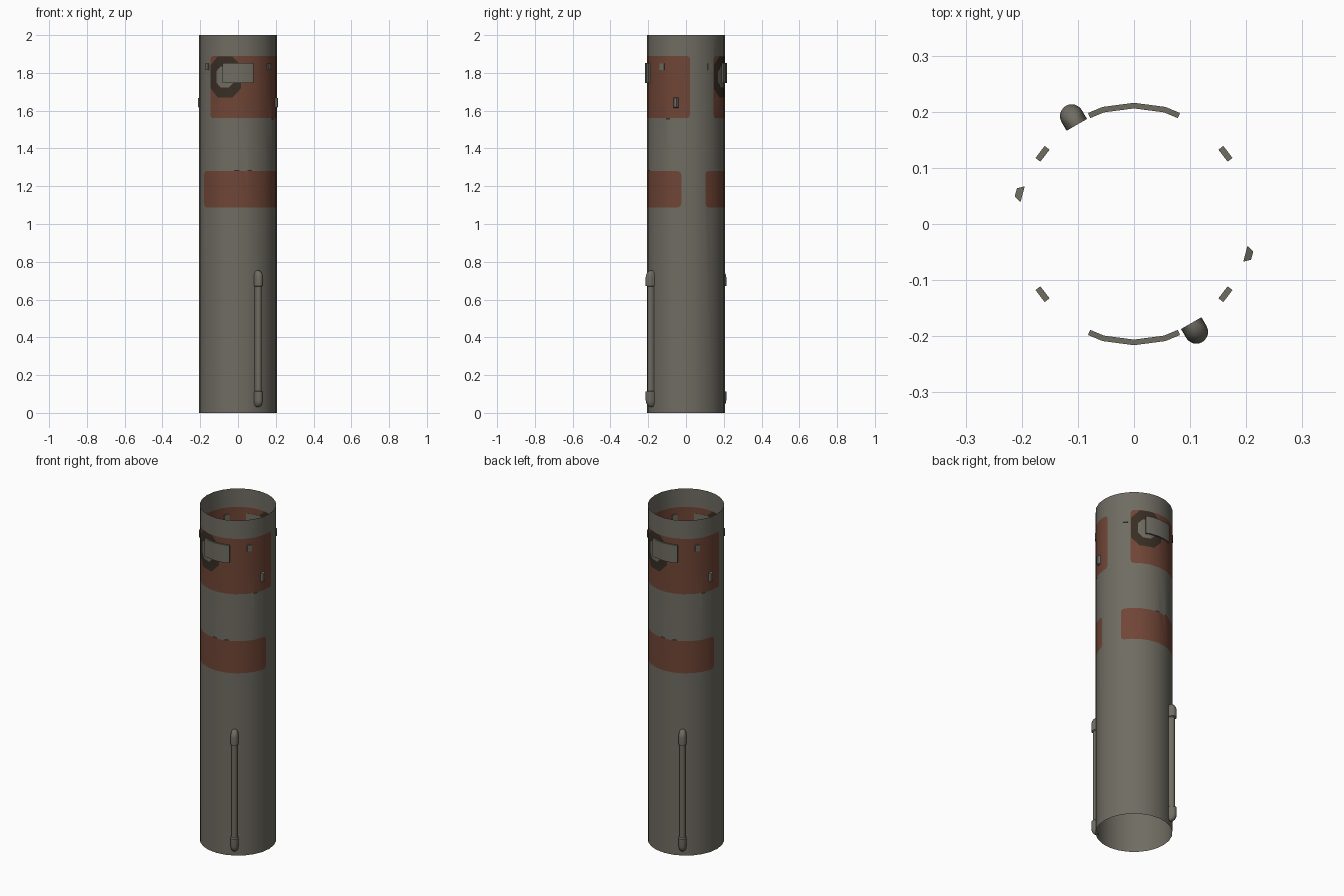
import bpy, bmesh, math
from mathutils import Vector

if "Cube" in bpy.data.objects:
    bpy.data.objects.remove(bpy.data.objects["Cube"])

R = 0.207                       # tube radius
K = R * math.pi / 180           # arc length of one degree
STEP = 15                       # 24-sided tube


def mat(name, col):
    m = bpy.data.materials.new(name)
    m.diffuse_color = (*col, 1)
    m.use_nodes = True
    m.node_tree.nodes["Principled BSDF"].inputs["Base Color"].default_value = m.diffuse_color
    return m


GREY = mat("weathered grey", (0.160, 0.150, 0.122))
RED = mat("rust red", (0.162, 0.060, 0.037))
DARK = mat("dark brown", (0.040, 0.028, 0.018))


def on_tube(deg, z, off=0.0):
    """Point on the flat-sided tube; 0 degrees is the front, 90 the right."""
    a0 = math.floor(deg / STEP + 1e-6) * STEP
    t = (deg - a0) / STEP

    def p(a):
        a = math.radians(a)
        return Vector(((R + off) * math.sin(a), -(R + off) * math.cos(a), z))
    return p(a0).lerp(p(a0 + STEP), t)


def finish(bm, name, mats, angle=30):
    me = bpy.data.meshes.new(name)
    bm.to_mesh(me)
    bm.free()
    ob = bpy.data.objects.new(name, me)
    bpy.context.collection.objects.link(ob)
    for m in mats:
        me.materials.append(m)
    bpy.ops.object.select_all(action='DESELECT')
    ob.select_set(True)
    bpy.context.view_layer.objects.active = ob
    bpy.ops.object.shade_smooth_by_angle(angle=math.radians(angle))
    return ob


# ---- tube: unrolled as a flat sheet, paint areas cut in, then wrapped round
bm = bmesh.new()
S = -75
low = [bm.verts.new(((S + i * STEP) * K, 0, 0)) for i in range(25)]
top = [bm.verts.new(((S + i * STEP) * K, 0, 2)) for i in range(25)]
for i in range(24):
    bm.faces.new((low[i], low[i + 1], top[i + 1], top[i]))


def cut(faces, co, no):
    geom = set(faces)
    for f in faces:
        geom.update(f.edges)
        geom.update(f.verts)
    bmesh.ops.bisect_plane(bm, geom=list(geom), dist=1e-6, plane_co=co, plane_no=no)


def paint(pts, index):
    """Cut a convex polygon (degrees, z) into the sheet and colour it."""
    pts = [Vector((d * K, 0, z)) for d, z in pts]
    x0, x1 = min(p.x for p in pts), max(p.x for p in pts)
    z0, z1 = min(p.z for p in pts), max(p.z for p in pts)
    for z in (z0, z1):
        cut(bm.faces[:], (0, 0, z), (0, 0, 1))

    def box(wide):
        out = []
        for f in bm.faces:
            c = f.calc_center_bounds()
            if z0 < c.z < z1 and x0 - wide < c.x < x1 + wide:
                out.append(f)
        return out
    for x in (x0, x1):
        cut(box(STEP * K), (x, 0, 0), (1, 0, 0))
    edges = []
    for a, b in zip(pts, pts[1:] + pts[:1]):
        d = b - a
        n = Vector((d.z, 0, -d.x)).normalized()     # outward for counter-clockwise
        edges.append((a, n))
        if abs(d.x) > 1e-6 and abs(d.z) > 1e-6:
            cut(box(0), a, n)
    for f in box(0):
        c = f.calc_center_median()
        if all((c - a).dot(n) < 1e-6 for a, n in edges):
            f.material_index = index


def rounded(d0, d1, z0, z1, r, n):
    """Rectangle with rounded (n=2+) or chamfered (n=1) corners."""
    pts = []
    for k, (d, z) in enumerate(((d1, z1), (d0, z1), (d0, z0), (d1, z0))):
        cd = d - r / K if d == d1 else d + r / K
        cz = z - r if z == z1 else z + r
        for i in range(n + 1):
            a = math.pi / 2 * (k + i / n)
            pts.append((cd + r / K * math.cos(a), cz + r * math.sin(a)))
    return pts


def rect(d0, d1, z0, z1):
    return [(d0, z0), (d1, z0), (d1, z1), (d0, z1)]


for turn in (0, 180):
    paint(rounded(-45 + turn, 96 + turn, 1.56, 1.89, 0.02, 3), 1)      # upper patch
    paint(rounded(-60 + turn, 83 + turn, 1.088, 1.28, 0.02, 3), 1)     # lower patch
    paint(rounded(-44.6 + turn, 4.6 + turn, 1.67, 1.888, 0.048, 1), 2)   # dark ring
    paint(rounded(-34 + turn, -6 + turn, 1.722, 1.835, 0.028, 1), 0)   # ring opening
    for d0, d1, z0, z1 in ((-6, 2, 1.28, 1.287), (14, 21, 1.28, 1.287),
                           (59, 66, 1.553, 1.56)):                     # paint chips
        paint(rect(d0 + turn, d1 + turn, z0, z1), 2)

for v in bm.verts:
    v.co = on_tube(v.co.x / K, v.co.z)
bmesh.ops.remove_doubles(bm, verts=bm.verts[:], dist=1e-5)
finish(bm, "tube_body", (GREY, RED, DARK))


# ---- fittings, each made on both sides by a half turn
def loft(name, rings, angle=30):
    """Closed skin through equal-length rings of points."""
    b = bmesh.new()
    vs = [[b.verts.new(p) for p in ring] for ring in rings]
    n = len(vs[0])
    for r0, r1 in zip(vs, vs[1:]):
        for i in range(n):
            b.faces.new((r0[i], r0[(i + 1) % n], r1[(i + 1) % n], r1[i]))
    b.faces.new(vs[0][::-1])
    b.faces.new(vs[-1])
    bmesh.ops.recalc_face_normals(b, faces=b.faces[:])
    return finish(b, name, (GREY,), angle)


def local(deg, side, out, z):
    """Point at tangent offset 'side' and distance 'out' along a direction."""
    a = math.radians(deg)
    return Vector((out * math.sin(a) + side * math.cos(a),
                   -out * math.cos(a) + side * math.sin(a), z))


def block(name, deg, inner, outer, z):
    """Small block; inner and outer are (radius, half width, half height)."""
    rings = [[local(deg, s * w, r, z + t * h)
              for s, t in ((-1, -1), (1, -1), (1, 1), (-1, 1))]
             for r, w, h in (inner, outer)]
    return loft(name, rings)


def handle_ring(deg, z, s):
    """U-shaped section, flat against the tube."""
    base, w, straight = 0.204, 0.021, 0.018
    pts = [local(deg, w * s, base, z)]
    for i in range(13):
        a = math.pi * i / 12
        pts.append(local(deg, w * s * math.cos(a),
                         base + s * (straight + w * math.sin(a)), z))
    pts.append(local(deg, -w * s, base, z))
    return pts


CAP = ((0.03, 0.25), (0.034, 0.55), (0.042, 0.78), (0.054, 0.94), (0.066, 1.0),
       (0.112, 1.0), (0.116, 0.76))

for turn, side in ((0, "front"), (180, "back")):
    # curved cover plate
    angs = (-22.5, -15, 0, 15, 22.5)
    loft("cover_plate_" + side,
         [[on_tube(a + turn, z, o) for o, z in
           ((-0.001, 1.747), (0.009, 1.747), (0.009, 1.853), (-0.001, 1.853))]
          for a in angs])
    # small flat tabs
    for a in (-52.5, 52.5):
        block("tab_" + side, a + turn, (0.200, 0.0135, 0.018), (0.211, 0.0135, 0.018), 1.832)
    # tapered side stud
    block("side_stud_" + side, 75 + turn, (0.2055, 0.0145, 0.028), (0.218, 0.0075, 0.023), 1.643)
    # long handle with thicker rounded ends
    prof = CAP + tuple((0.785 - z, s) for z, s in reversed(CAP))
    loft("handle_" + side, [handle_ring(30 + turn, z, s) for z, s in prof], 40)
